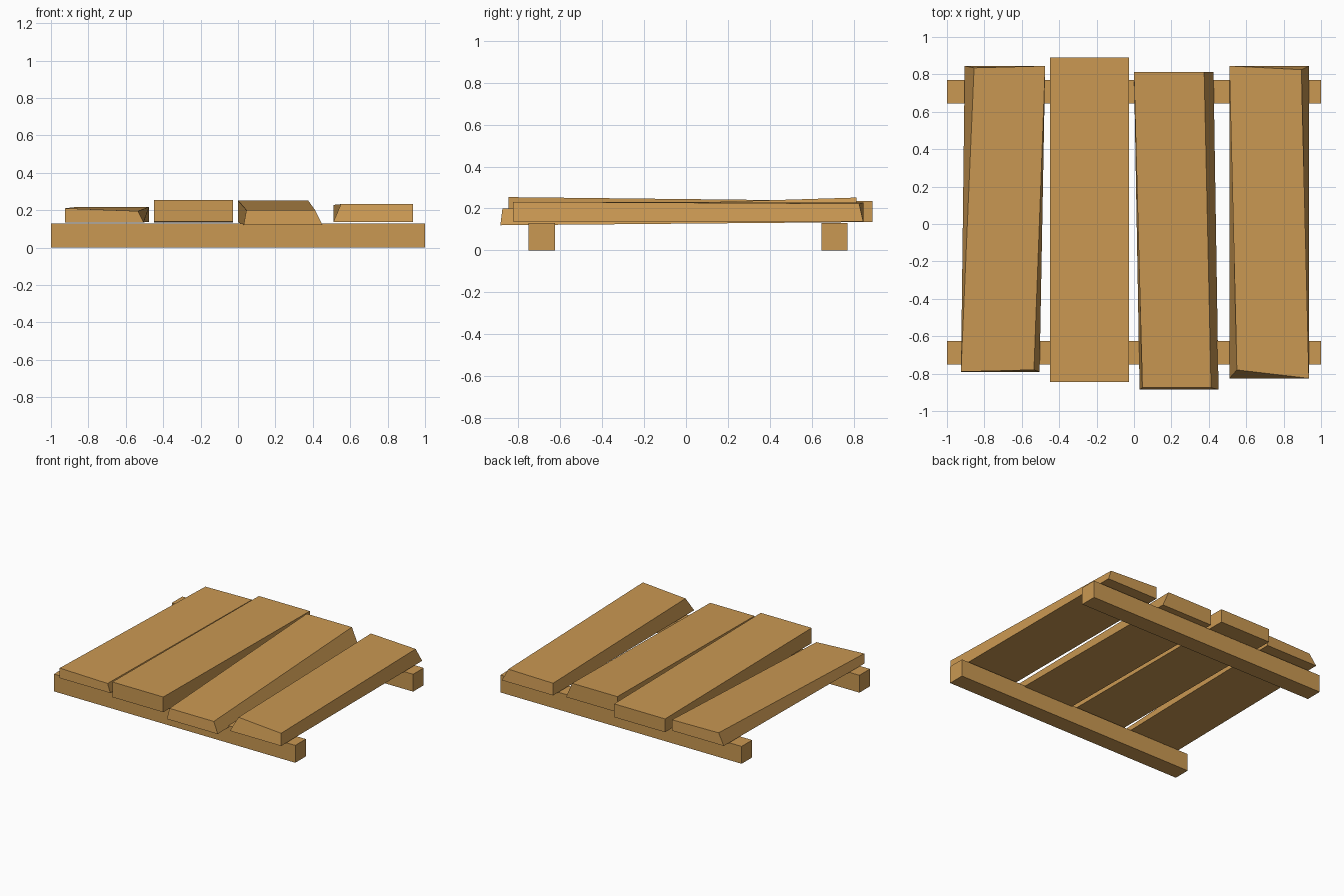
import bpy
import bmesh
import math

if "Cube" in bpy.data.objects:
    bpy.data.objects.remove(bpy.data.objects["Cube"], do_unlink=True)

# Single wood colour
wood = bpy.data.materials.new("warm_wood")
wood.use_nodes = True
colour = (0.59, 0.315, 0.085, 1)
wood.diffuse_color = colour
bsdf = next(n for n in wood.node_tree.nodes if n.type == 'BSDF_PRINCIPLED')
bsdf.inputs["Base Color"].default_value = colour
bsdf.inputs["Roughness"].default_value = 0.8


def timber(name, front, back, chips=None):
    """Board between two end sections, each (x0, x1, y, z0, z1).
    chips moves worn top corners: {(end, side): (dx, dy, dz)}."""
    chips = chips or {}
    bm = bmesh.new()
    rings = []
    for end, (x0, x1, y, z0, z1) in (("front", front), ("back", back)):
        lx, ly, lz = chips.get((end, "low_x"), (0, 0, 0))
        hx, hy, hz = chips.get((end, "high_x"), (0, 0, 0))
        rings.append([bm.verts.new(p) for p in (
            (x0, y, z0), (x1, y, z0),
            (x1 + hx, y + hy, z1 + hz), (x0 + lx, y + ly, z1 + lz))])
    bm.faces.new(rings[0])
    bm.faces.new(rings[1][::-1])
    for i in range(4):
        j = (i + 1) % 4
        bm.faces.new((rings[0][i], rings[1][i], rings[1][j], rings[0][j]))
    bmesh.ops.recalc_face_normals(bm, faces=bm.faces)
    mesh = bpy.data.meshes.new(name)
    bm.to_mesh(mesh)
    bm.free()
    mesh.materials.append(wood)
    obj = bpy.data.objects.new(name, mesh)
    bpy.context.collection.objects.link(obj)
    bpy.ops.object.select_all(action='DESELECT')
    obj.select_set(True)
    bpy.context.view_layer.objects.active = obj
    bpy.ops.object.shade_smooth_by_angle(angle=math.radians(50))
    return obj


# Cross rails: built as boards running from their front to back side
for name, y0 in (("front_rail", -0.75), ("back_rail", 0.645)):
    timber(name, (-1, 1, y0, 0, 0.13), (-1, 1, y0 + 0.125, 0, 0.13))

# Uneven planks, some with worn corners
timber("outer_right_plank",
       (-0.925, -0.505, -0.79, 0.135, 0.21),
       (-0.905, -0.475, 0.845, 0.137, 0.218),
       {("front", "high_x"): (-0.03, 0.01, -0.015),
        ("back", "low_x"): (0.05, -0.01, 0)})
timber("inner_right_plank",
       (-0.45, -0.028, -0.845, 0.14, 0.254),
       (-0.45, -0.028, 0.89, 0.135, 0.235))
timber("inner_left_plank",
       (0.03, 0.452, -0.885, 0.12, 0.2),
       (0.0, 0.425, 0.813, 0.135, 0.252),
       {("front", "high_x"): (-0.04, 0.01, 0),
        ("front", "low_x"): (0.015, 0.01, 0),
        ("back", "high_x"): (-0.05, 0, 0)})
timber("outer_left_plank",
       (0.51, 0.935, -0.825, 0.137, 0.232),
       (0.51, 0.935, 0.845, 0.137, 0.228),
       {("front", "low_x"): (0.04, 0.045, 0),
        ("back", "high_x"): (-0.04, -0.02, -0.005)})
